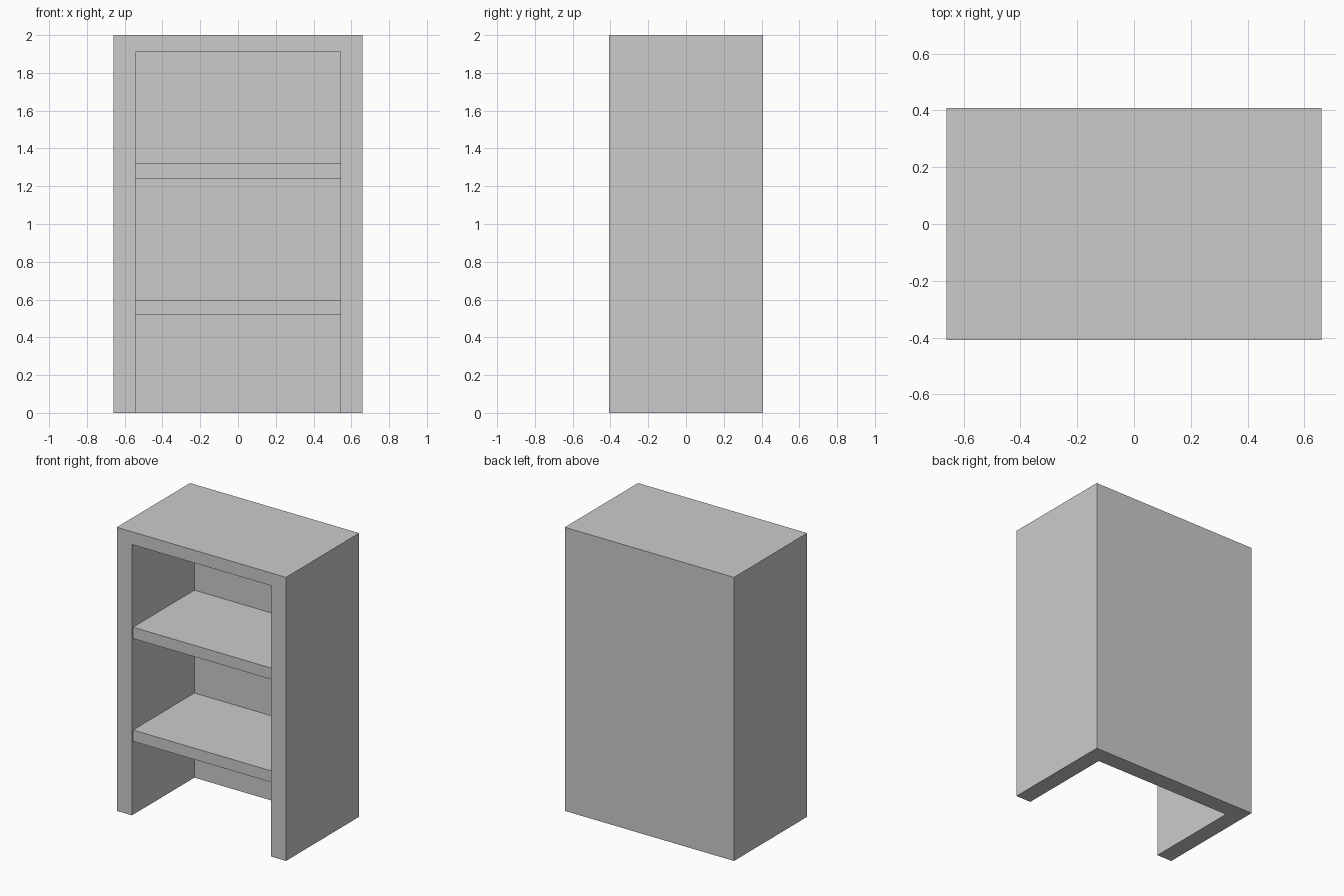
import bpy

if "Cube" in bpy.data.objects:
    bpy.data.objects.remove(bpy.data.objects["Cube"])

W, D, H = 1.32, 0.816, 2.0        # outer size
IN_X, IN_Z, BACK = 0.542, 1.91, 0.12
FRONT_Y, BACK_Y = -D / 2, D / 2 - BACK


def box(name, lo, hi):
    bpy.ops.mesh.primitive_cube_add(size=1, location=[(a + b) / 2 for a, b in zip(lo, hi)])
    ob = bpy.context.object
    ob.name = name
    ob.scale = [b - a for a, b in zip(lo, hi)]
    bpy.ops.object.transform_apply(location=False, rotation=False, scale=True)
    return ob


# Case: solid block hollowed out through the front and the bottom
case = box("bookcase_body", (-W / 2, FRONT_Y, 0), (W / 2, D / 2, H))
cutter = box("hollow_cutter", (-IN_X, FRONT_Y - 0.2, -0.2), (IN_X, BACK_Y, IN_Z))
cutter.hide_render = True
mod = case.modifiers.new("hollow", 'BOOLEAN')
mod.operation = 'DIFFERENCE'
mod.solver = 'EXACT'
mod.object = cutter
bpy.context.view_layer.objects.active = case
bpy.ops.object.modifier_apply(modifier=mod.name)
bpy.data.objects.remove(cutter, do_unlink=True)

# Shelves, set back slightly from the front edge
for name, z0, z1 in (("lower_shelf", 0.517, 0.597), ("upper_shelf", 1.242, 1.322)):
    box(name, (-IN_X, FRONT_Y + 0.013, z0), (IN_X, BACK_Y, z1))
